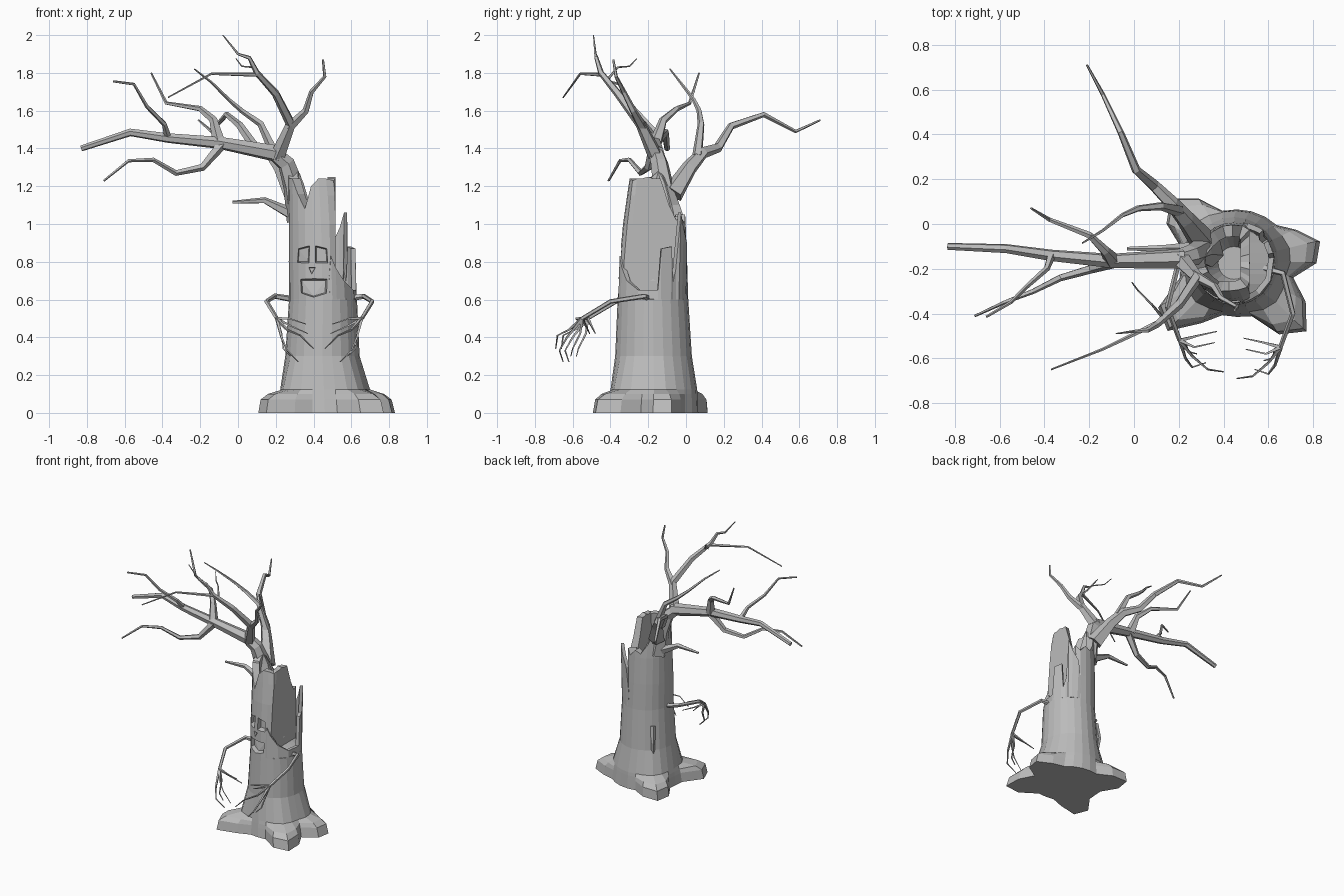
import bpy
import bmesh
import math
from mathutils import Vector

cube = bpy.data.objects.get("Cube")
if cube:
    bpy.data.objects.remove(cube, do_unlink=True)

# Single bark colour
bark = bpy.data.materials.new("grey_bark")
bark.use_nodes = True
bark.diffuse_color = (0.5, 0.5, 0.5, 1)
bark.node_tree.nodes["Principled BSDF"].inputs["Base Color"].default_value = bark.diffuse_color


def make_object(name, bm):
    bmesh.ops.recalc_face_normals(bm, faces=bm.faces[:])
    mesh = bpy.data.meshes.new(name)
    bm.to_mesh(mesh)
    bm.free()
    mesh.materials.append(bark)
    obj = bpy.data.objects.new(name, mesh)
    bpy.context.scene.collection.objects.link(obj)
    return obj


def bridge(bm, low, high):
    for k in range(len(low)):
        n = (k + 1) % len(low)
        bm.faces.new((low[k], low[n], high[n], high[k]))


def branch(name, points, start, end, sides=5):
    """Faceted limb following a polyline, tapering fastest near its base."""
    bm = bmesh.new()
    pts = [Vector(p) for p in points]
    last = len(pts) - 1
    side, previous, old = None, None, None
    for i, point in enumerate(pts):
        before = (point - pts[i - 1]).normalized() if i else Vector()
        after = (pts[i + 1] - point).normalized() if i < last else Vector()
        tangent = (before + after).normalized()
        if side is None:
            side = tangent.orthogonal().normalized()
        else:
            side = previous.rotation_difference(tangent) @ side
        other = tangent.cross(side)
        radius = start + (end - start) * (i / last) ** 0.6
        ring = []
        for k in range(sides):
            a = math.tau * k / sides
            ring.append(bm.verts.new(point + radius * (side * math.cos(a) + other * math.sin(a))))
        if old:
            bridge(bm, old, ring)
        if i in (0, last):
            bm.faces.new(ring)
        old, previous = ring, tangent
    return make_object(name, bm)


# Trunk cross-sections by height: z, centre x, centre y, half width, half depth
SECTIONS = [
    (0.0, 0.46, -0.175, 0.25, 0.24),
    (0.12, 0.455, -0.17, 0.232, 0.23),
    (0.3, 0.447, -0.172, 0.197, 0.203),
    (0.6, 0.45, -0.175, 0.18, 0.187),
    (0.9, 0.44, -0.172, 0.172, 0.175),
    (1.06, 0.44, -0.165, 0.17, 0.16),
    (1.3, 0.42, -0.17, 0.155, 0.12),
]


def section(z):
    for low, high in zip(SECTIONS, SECTIONS[1:]):
        if z <= high[0]:
            t = (z - low[0]) / (high[0] - low[0])
            return [a + (b - a) * t for a, b in zip(low[1:], high[1:])]
    return SECTIONS[-1][1:]


# Jagged rim heights, counter-clockwise from +x
RIM = [1.24, 1.24, 1.1, 1.02, 1.04, 1.0, 1.05, 1.03, 1.1, 1.2, 1.26, 1.28,
       1.26, 1.24, 1.24, 1.16, 1.08, 1.2, 1.24, 1.24, 1.23, 1.24, 1.24, 1.25]
ROOTS = [(12, 0.135), (-46, 0.19), (221, 0.19), (136, 0.17)]
FLARE = {0: 1.0, 0.07: 0.96, 0.1: 0.7, 0.125: 0.12}


def trunk_ring(bm, level, scale=1.0, limit=1.0):
    ring = []
    for k, rim in enumerate(RIM):
        z = min(level, rim)
        a = math.tau * k / len(RIM)
        cx, cy, rx, ry = section(z)
        flare = 0
        for heading, reach in ROOTS:
            gap = (math.degrees(a) - heading + 180) % 360 - 180
            flare += reach * FLARE.get(level, 0) * math.exp(-abs(gap / 19) ** 3)
        x = cx + (rx * scale + flare) * math.cos(a)
        ring.append(bm.verts.new((min(x, limit), cy + (ry * scale + flare) * math.sin(a), z)))
    return ring


# Hollow trunk with spreading roots, its left side split away above the middle
bm = bmesh.new()
rings = [trunk_ring(bm, z) for z in (0, 0.07, 0.1, 0.125, 0.3, 0.6)]
rings += [trunk_ring(bm, z, 1.0, 0.515) for z in (0.64, 0.8, 1.0, 1.15, 1.3)]
rings += [trunk_ring(bm, z, 0.68, 0.475) for z in (1.3, 1.0, 0.8)]
rings.append(trunk_ring(bm, 0.7, 0.4))
for low, high in zip(rings, rings[1:]):
    bridge(bm, low, high)
bm.faces.new(rings[0])
bm.faces.new(rings[-1])
bmesh.ops.remove_doubles(bm, verts=bm.verts[:], dist=0.0001)
trunk = make_object("trunk", bm)

# Band of broken bark around the left side: heading, height
SPLINTERS = [(-78, 0.72), (-74, 0.83), (-66, 0.77), (-50, 0.7), (-25, 0.65), (8, 0.65),
             (13, 0.87), (31, 0.88), (35, 0.69), (41, 0.76), (47, 1.06), (55, 0.98),
             (68, 0.9), (77, 0.7)]
bm = bmesh.new()
loops = []
for heading, top in SPLINTERS:
    a = math.radians(heading)
    loop = []
    for z, scale in ((0.6, 1), (top, 1), (top, 0.86), (0.6, 0.86)):
        cx, cy, rx, ry = section(z)
        lean = scale + max(0, z - 0.75) * 0.6
        loop.append(bm.verts.new((cx + rx * lean * math.cos(a), cy + ry * lean * math.sin(a), z)))
    loops.append(loop)
for one, two in zip(loops, loops[1:]):
    bridge(bm, one, two)
bm.faces.new(loops[0])
bm.faces.new(loops[-1])
make_object("bark_splinters", bm)


def carve(name, outline, depth, shrink):
    """Cut a bevelled recess that follows the front of the trunk."""
    bm = bmesh.new()
    mx = sum(p[0] for p in outline) / len(outline)
    mz = sum(p[1] for p in outline) / len(outline)
    front, back = [], []
    for x, z in outline:
        ix, iz = mx + (x - mx) * shrink, mz + (z - mz) * shrink
        cx, cy, rx, ry = section(iz)
        surface = cy - ry * math.sqrt(1 - ((ix - cx) / rx) ** 2)
        grow = 1 / shrink
        front.append(bm.verts.new((mx + (x - mx) * grow, surface - depth,
                                   mz + (z - mz) * grow)))
        back.append(bm.verts.new((ix, surface + depth, iz)))
    bridge(bm, front, back)
    bm.faces.new(front)
    bm.faces.new(back)
    bmesh.ops.triangulate(bm, faces=bm.faces[:])
    cutter = make_object(name, bm)
    cutter.hide_render = True
    cut = trunk.modifiers.new(name, "BOOLEAN")
    cut.operation = "DIFFERENCE"
    cut.solver = "EXACT"
    cut.object = cutter
    bpy.context.view_layer.objects.active = trunk
    bpy.ops.object.modifier_apply(modifier=name)
    bpy.data.objects.remove(cutter, do_unlink=True)


# Carved face
carve("right_eye", [(0.315, 0.795), (0.375, 0.795), (0.38, 0.885), (0.32, 0.87)], 0.04, 0.85)
carve("left_eye", [(0.41, 0.795), (0.475, 0.795), (0.47, 0.87), (0.41, 0.885)], 0.04, 0.85)
carve("nose", [(0.375, 0.77), (0.39, 0.735), (0.41, 0.77)], 0.02, 0.85)
carve("mouth", [(0.33, 0.708), (0.334, 0.634), (0.4, 0.613), (0.469, 0.634), (0.472, 0.708)],
      0.035, 0.88)

# Leaning stem and main limb
branch("stem", [(0.33, -0.12, 1.02), (0.295, -0.12, 1.2), (0.255, -0.14, 1.32),
                (0.18, -0.16, 1.385)], 0.075, 0.04, 6)
branch("main_limb", [(0.22, -0.155, 1.37), (-0.1, -0.165, 1.43), (-0.37, -0.14, 1.455),
                     (-0.57, -0.11, 1.485), (-0.83, -0.1, 1.4)], 0.046, 0.016, 6)
branch("lower_limb", [(-0.08, -0.165, 1.43), (-0.19, -0.2, 1.3), (-0.33, -0.24, 1.27),
                      (-0.45, -0.3, 1.34), (-0.58, -0.35, 1.335), (-0.71, -0.41, 1.23)], 0.03, 0.006)
branch("outer_limb", [(-0.37, -0.14, 1.46), (-0.39, -0.2, 1.53), (-0.48, -0.28, 1.62),
                      (-0.55, -0.35, 1.74), (-0.66, -0.415, 1.755)], 0.02, 0.006)
branch("inner_limb", [(-0.1, -0.16, 1.43), (-0.13, -0.12, 1.55), (-0.2, -0.05, 1.61),
                      (-0.38, 0.02, 1.64), (-0.46, 0.07, 1.8)], 0.036, 0.005)

# Back limb and its curling offshoot
branch("back_limb", [(0.3, -0.07, 1.16), (0.23, 0.02, 1.3), (0.17, 0.09, 1.38),
                     (0.09, 0.17, 1.405), (0.01, 0.24, 1.52), (-0.06, 0.41, 1.58),
                     (-0.14, 0.58, 1.49), (-0.21, 0.71, 1.55)], 0.06, 0.005)
branch("back_twig", [(0.2, 0.06, 1.36), (0.12, 0.08, 1.53), (0.02, 0.07, 1.6),
                     (-0.05, 0.04, 1.66), (-0.14, -0.03, 1.75), (-0.23, -0.085, 1.82)], 0.028, 0.004)

# Upright crown limbs
branch("crown_limb", [(0.21, -0.16, 1.36), (0.28, -0.24, 1.53), (0.2, -0.36, 1.69),
                      (0.1, -0.45, 1.8), (0.06, -0.475, 1.88), (0, -0.48, 1.9),
                      (-0.08, -0.49, 2.0)], 0.042, 0.003)
branch("crown_left_limb", [(0.27, -0.23, 1.51), (0.36, -0.28, 1.6), (0.39, -0.33, 1.7),
                           (0.46, -0.37, 1.78), (0.45, -0.385, 1.87)], 0.028, 0.006)
branch("crown_front_twig", [(0.11, -0.44, 1.79), (-0.14, -0.56, 1.795), (-0.37, -0.65, 1.67)],
       0.012, 0.004)
branch("crown_small_twig", [(0.13, -0.42, 1.76), (0.08, -0.36, 1.83), (0.02, -0.3, 1.835),
                            (-0.01, -0.26, 1.875)], 0.008, 0.003)
branch("low_twig", [(0.31, -0.11, 1.04), (0.14, -0.11, 1.125), (-0.03, -0.11, 1.115)], 0.036, 0.008)
branch("bark_nub", [(0.315, -0.045, 0.48), (0.3, -0.025, 0.36), (0.31, -0.04, 0.25)], 0.02, 0.012, 4)

# Arms and clawed hands, mirrored about the trunk
ARM = [(0.3, -0.16, 0.6), (0.195, -0.19, 0.618), (0.15, -0.37, 0.59), (0.205, -0.52, 0.5)]
FINGERS = [
    [(0.28, -0.5, 0.46), (0.37, -0.48, 0.42)],
    [(0.26, -0.59, 0.44), (0.33, -0.65, 0.41), (0.4, -0.66, 0.34)],
    [(0.23, -0.6, 0.4), (0.26, -0.64, 0.33), (0.32, -0.62, 0.27)],
    [(0.27, -0.55, 0.5), (0.36, -0.53, 0.47)],
    [(0.23, -0.53, 0.42), (0.24, -0.57, 0.34), (0.28, -0.58, 0.3)],
]
for label, axis, shift in (("right", None, 0), ("left", 0.86, -0.03)):
    def place(points):
        if axis is None:
            return points
        return [(axis - x, y + shift, z) for x, y, z in points]
    branch(label + "_arm", place(ARM), 0.018, 0.011)
    for number, finger in enumerate(FINGERS):
        branch(f"{label}_finger_{number}", place([ARM[-1]] + finger), 0.011, 0.003, 4)
